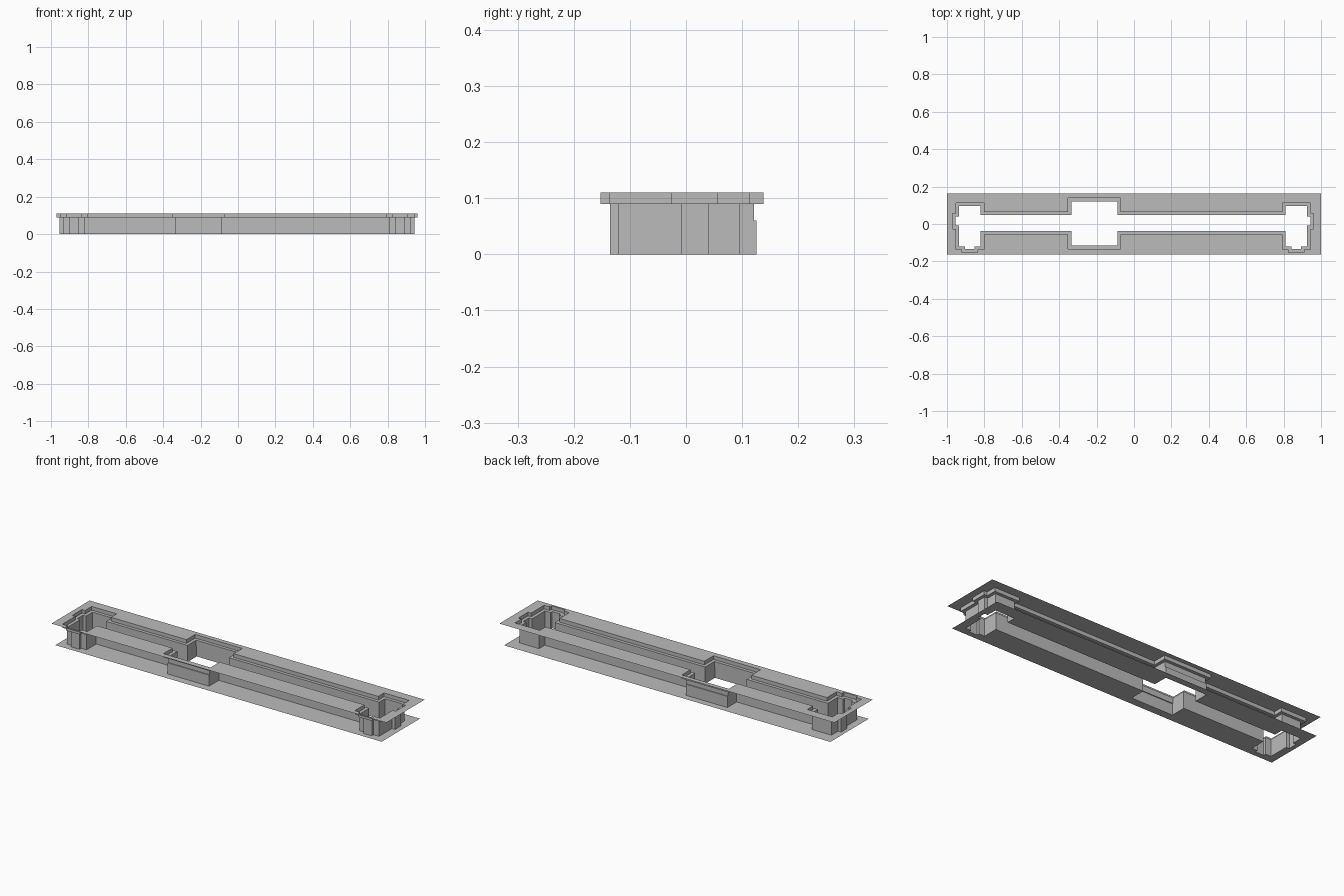
import bpy
import bmesh

cube = bpy.data.objects.get("Cube")
if cube:
    bpy.data.objects.remove(cube, do_unlink=True)

grey = bpy.data.materials.new("plain_grey")
grey.use_nodes = True
GREY = (0.5, 0.5, 0.5, 1)
grey.diffuse_color = GREY
grey.node_tree.nodes["Principled BSDF"].inputs["Base Color"].default_value = GREY

CENTRE = -0.005          # the two end pockets mirror about this x
FRONT, BACK = -0.038, 0.047   # channel sides
TOP, LEDGE, STEP = 0.11, 0.09, 0.06


def cutout(inset=0.0):
    """Counterclockwise outline of the slot, its two end pockets and middle pocket."""
    end = [(.815, FRONT), (.815, -.12), (.8475, -.12), (.8475, -.135),
           (.898, -.135), (.898, -.12), (.9305, -.12), (.9305, -.009),
           (.949, -.009), (.949, .04), (.9305, .04), (.9305, .096),
           (.815, .096), (.815, BACK)]
    right = [(CENTRE + x, y) for x, y in end]
    left = [(CENTRE - x, y) for x, y in reversed(end)]
    x0, x1 = -.335, -.088
    y0, y1 = -.121 + inset, .126 - inset
    back = [(x1, BACK), (x1, y1), (x0, y1), (x0, BACK)]
    front = [(x0, FRONT), (x0, y0), (x1, y0), (x1, FRONT)]
    return right + back + left + front


def grow(points, d):
    """Move each side of a right-angled outline outward by d."""
    result = []
    for i, (x, y) in enumerate(points):
        for a, b in ((points[i - 1], (x, y)), ((x, y), points[(i + 1) % len(points)])):
            dx, dy = b[0] - a[0], b[1] - a[1]
            length = abs(dx) + abs(dy)
            x += d * dy / length
            y -= d * dx / length
        result.append((x, y))
    return result


def finish(name, bm):
    mesh = bpy.data.meshes.new(name)
    bm.to_mesh(mesh)
    bm.free()
    mesh.materials.append(grey)
    obj = bpy.data.objects.new(name, mesh)
    bpy.context.collection.objects.link(obj)


def ring(bm, points, z):
    return [bm.verts.new((x, y, z)) for x, y in points]


def walls(name, levels):
    """Join outlines at successive heights into a stepped wall."""
    bm = bmesh.new()
    rings = [ring(bm, points, z) for points, z in levels]
    for upper, lower in zip(rings, rings[1:]):
        for i in range(len(upper)):
            bm.faces.new((upper[i - 1], upper[i], lower[i], lower[i - 1]))
    bmesh.ops.remove_doubles(bm, verts=bm.verts[:], dist=1e-5)
    finish(name, bm)


def plate(name, x0, x1, hole, z, up):
    """Thin sheet with the slot cut through it."""
    bm = bmesh.new()
    half = .163
    border = [(x0, -half), (x1, -half), (x1, half), (x0, half)]
    edges = []
    for points in (border, hole):
        vs = ring(bm, points, z)
        edges += [bm.edges.new((vs[i - 1], vs[i])) for i in range(len(vs))]
    bmesh.ops.triangle_fill(bm, use_beauty=True, edges=edges, normal=(0, 0, up))
    bm.normal_update()
    for face in bm.faces:
        if face.normal.z * up < 0:
            face.normal_flip()
    finish(name, bm)


lower = cutout()
upper = cutout(.005)
rim = grow(upper, .017)

# Flat sheets above and below
plate("top_plate", -1, 1, rim, TOP, 1)
plate("bottom_plate", -.976, .972, lower, 0, -1)

# Shallow rim with its ledge, then the deep slot walls
walls("rim_ledge", [(rim, TOP), (rim, LEDGE), (upper, LEDGE)])
walls("slot_walls", [(upper, LEDGE), (upper, STEP), (lower, STEP), (lower, 0)])
